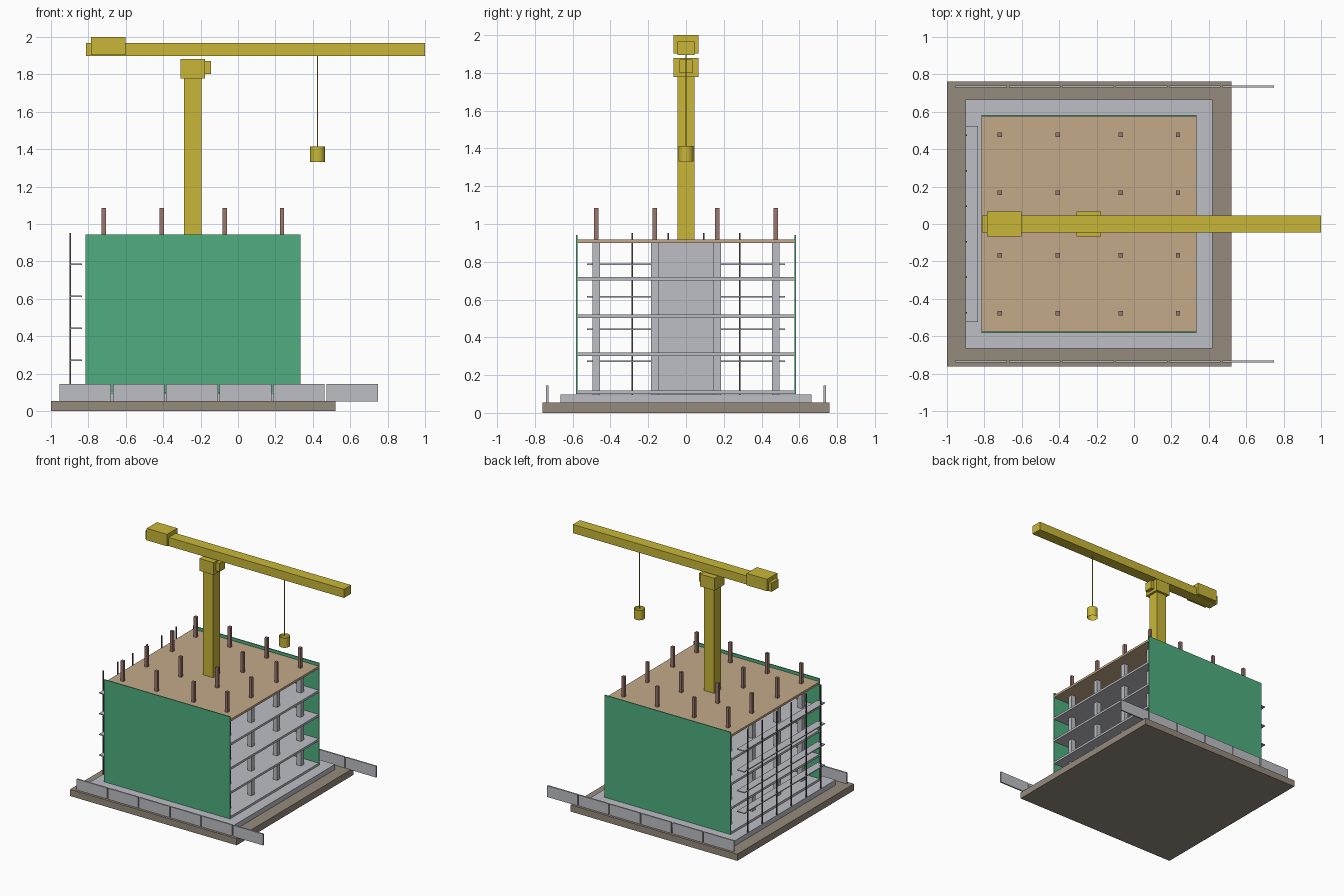
import bpy
import bmesh
from mathutils import Matrix, Vector

if "Cube" in bpy.data.objects:
    bpy.data.objects.remove(bpy.data.objects["Cube"], do_unlink=True)


def material(name, rgb):
    m = bpy.data.materials.new(name)
    m.use_nodes = True
    m.diffuse_color = (*rgb, 1)
    m.node_tree.nodes["Principled BSDF"].inputs["Base Color"].default_value = (*rgb, 1)
    return m


EARTH = material("earth", (0.30, 0.255, 0.205))
CONCRETE = material("concrete", (0.51, 0.52, 0.56))
TIMBER = material("timber", (0.55, 0.40, 0.25))
NETTING = material("green netting", (0.077, 0.42, 0.21))
STEEL = material("dark steel", (0.08, 0.08, 0.09))
RUST = material("rusty rebar", (0.33, 0.185, 0.155))
YELLOW = material("crane yellow", (0.58, 0.47, 0.04))


def finish(name, bm, mat):
    mesh = bpy.data.meshes.new(name)
    bm.to_mesh(mesh)
    bm.free()
    mesh.materials.append(mat)
    ob = bpy.data.objects.new(name, mesh)
    bpy.context.collection.objects.link(ob)
    return ob


def boxes(name, mat, spans):
    """One object made of boxes, each given as (x range, y range, z range)."""
    bm = bmesh.new()
    for span in spans:
        centre = Vector([(a + b) / 2 for a, b in span])
        size = [b - a for a, b in span]
        bmesh.ops.create_cube(bm, size=1, matrix=Matrix.Translation(centre) @ Matrix.Diagonal((*size, 1)))
    return finish(name, bm, mat)


def around(c, half):
    return (c - half, c + half)


# Ground and foundation
boxes("ground_plate", EARTH, [((-1, 0.52), (-0.76, 0.76), (0, 0.055))])
boxes("foundation", CONCRETE, [((-0.9, 0.42), (-0.665, 0.665), (0.055, 0.097))])

# Building frame
BX, BY = (-0.815, 0.335), (-0.575, 0.575)
COLS = [(x, y) for x in (-0.717, -0.407, -0.072, 0.235) for y in (-0.476, -0.166, 0.166, 0.476)]
boxes("floor_slabs", CONCRETE, [(BX, BY, (z, z + 0.018)) for z in (0.1, 0.302, 0.502, 0.702)])
boxes("roof_deck", TIMBER, [(BX, BY, (0.9, 0.918))])
boxes("columns", CONCRETE, [(around(x, 0.02), around(y, 0.02), (0.097, 0.9)) for x, y in COLS])
boxes("starter_bars", RUST, [(around(x, 0.012), around(y, 0.012), (0.918, 1.085)) for x, y in COLS])
boxes("lift_core", CONCRETE, [((-0.39, -0.09), around(0, 0.147), (0.097, 0.9))])

# Safety nets on front and back
boxes("safety_nets", NETTING, [(BX, around(s * 0.579, 0.004), (0.1, 0.943)) for s in (-1, 1)])

# Scaffold on the right side
boxes("scaffold_poles", STEEL,
      [(around(-0.896, 0.004), around(-0.475 + 0.19 * i, 0.004), (0.097, 0.953)) for i in range(6)])
boxes("scaffold_planks", CONCRETE,
      [((-0.9, -0.832), around(0, 0.524), around(0.273 + 0.171 * i, 0.004)) for i in range(4)])

# Site barriers, front and back
boxes("site_barriers", CONCRETE,
      [((x, x + 0.276), around(s * 0.734, 0.006), (0.052, 0.145))
       for s in (-1, 1) for x in [-0.954 + 0.2853 * i for i in range(6)]])

# Tower crane
boxes("crane_mast", YELLOW, [(around(-0.242, 0.047), around(0, 0.046), (0.918, 1.79))])
boxes("crane_slewing_block", YELLOW, [((-0.306, -0.176), around(0, 0.066), (1.778, 1.88))])
boxes("crane_cab", YELLOW, [((-0.18, -0.145), around(0, 0.035), (1.8, 1.87))])
boxes("crane_jib", YELLOW, [((-0.813, 1), around(0, 0.046), (1.896, 1.967))])
boxes("crane_counterweight", YELLOW, [((-0.786, -0.6), around(0, 0.067), (1.902, 2))])
boxes("hoist_cable", YELLOW, [(around(0.425, 0.002), around(0, 0.002), (1.41, 1.9))])

# Open hoist bucket
bm = bmesh.new()
bmesh.ops.create_cone(bm, cap_ends=False, segments=24, radius1=0.041, radius2=0.041, depth=0.082,
                      matrix=Matrix.Translation((0.425, 0, 1.373)))
for f in bm.faces:
    f.smooth = True
finish("hoist_bucket", bm, YELLOW)
